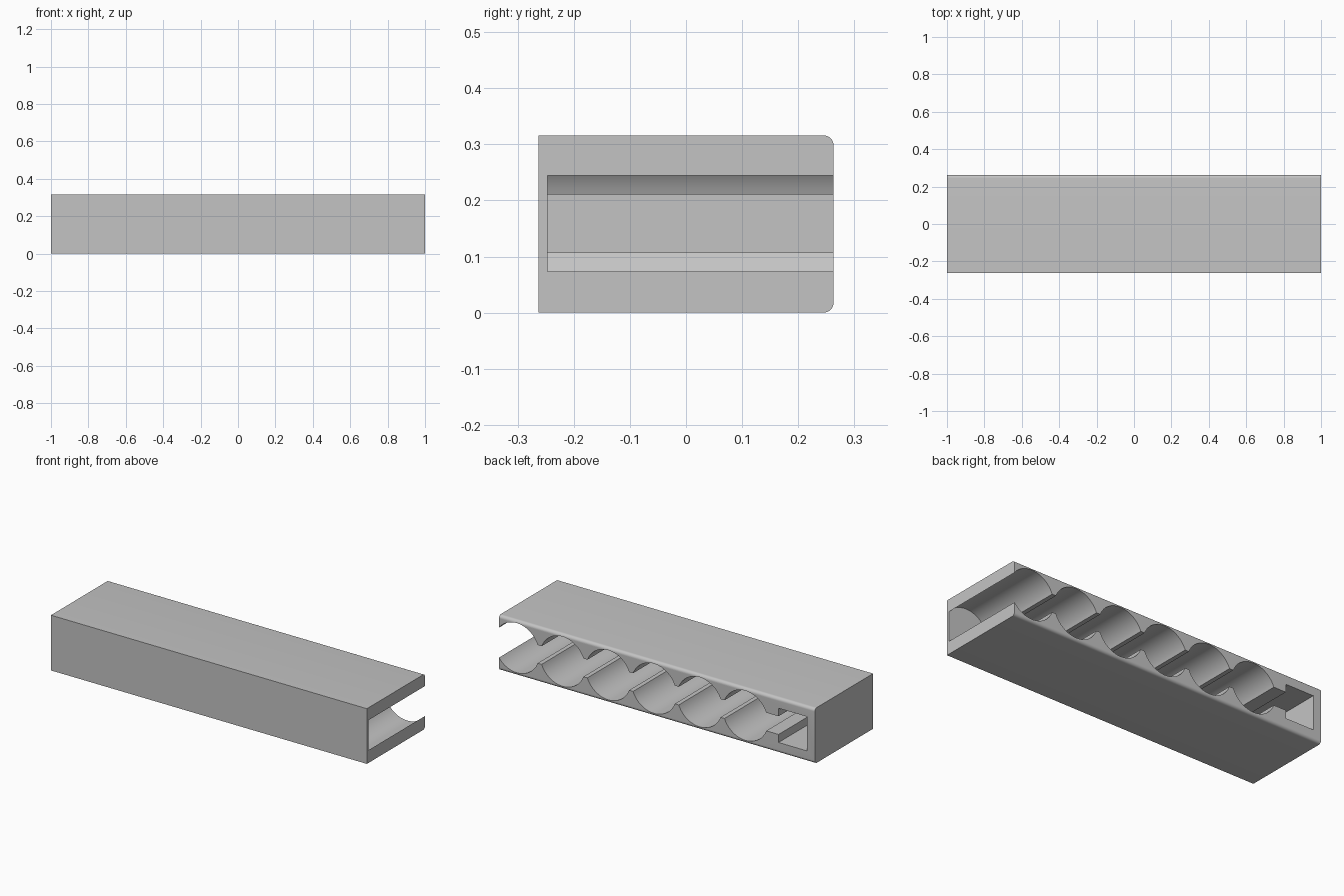
import bpy
import bmesh
from math import asin, cos, sin, pi, radians

cube = bpy.data.objects.get("Cube")
if cube:
    bpy.data.objects.remove(cube, do_unlink=True)

HEIGHT, DEPTH = 0.316, 0.526
MID = HEIGHT / 2 + 0.001
BACK = DEPTH / 2

grey = bpy.data.materials.new("plain grey")
grey.use_nodes = True
colour = (0.55, 0.55, 0.55, 1)
grey.diffuse_color = colour
grey.node_tree.nodes["Principled BSDF"].inputs["Base Color"].default_value = colour


def extrude(name, points, offset):
    """Make a solid by extruding a flat outline along the offset."""
    bm = bmesh.new()
    face = bm.faces.new([bm.verts.new(p) for p in points])
    result = bmesh.ops.extrude_face_region(bm, geom=[face])
    moved = [v for v in result["geom"] if isinstance(v, bmesh.types.BMVert)]
    bmesh.ops.translate(bm, verts=moved, vec=offset)
    bmesh.ops.recalc_face_normals(bm, faces=bm.faces)
    mesh = bpy.data.meshes.new(name)
    bm.to_mesh(mesh)
    bm.free()
    mesh.materials.append(grey)
    obj = bpy.data.objects.new(name, mesh)
    bpy.context.collection.objects.link(obj)
    return obj


# Block with rounded upper and lower back edges
radius = 0.018
section = [(-BACK, 0), (-BACK, HEIGHT)]
for z, start in ((HEIGHT - radius, pi / 2), (radius, 0)):
    for i in range(9):
        a = start - i * pi / 16
        section.append((BACK - radius + radius * cos(a), z + radius * sin(a)))
body = extrude("holder_body", [(-1, y, z) for y, z in section], (2, 0, 0))

# Scalloped channel: end slot, narrow neck and six round bays
bay_radius, neck = 0.142, 0.052
bay_start, bay_pitch = -0.56, 0.2894
edge_angle = asin(neck / bay_radius)
upper = [(-0.95, 0.098), (-0.77, 0.098), (-0.77, neck)]
steps = 32
for n in range(6):
    centre = bay_start + n * bay_pitch
    for i in range(steps + 1):
        a = pi - edge_angle - i * (pi - 2 * edge_angle) / steps
        upper.append((centre + bay_radius * cos(a), bay_radius * sin(a)))
outline = upper + [(x, -z) for x, z in reversed(upper)]
cutter = extrude("channel_cutter", [(x, -0.247, MID + z) for x, z in outline], (0, 0.6, 0))
cutter.hide_render = True

# Cut the channel and keep the evaluated mesh
boolean = body.modifiers.new("channel", "BOOLEAN")
boolean.operation = "DIFFERENCE"
boolean.solver = "EXACT"
boolean.object = cutter
graph = bpy.context.evaluated_depsgraph_get()
cut_mesh = bpy.data.meshes.new_from_object(body.evaluated_get(graph))
body.modifiers.clear()
body.data = cut_mesh
bpy.data.objects.remove(cutter, do_unlink=True)

# Smooth curved walls while keeping the corners sharp
for obj in bpy.context.selected_objects:
    obj.select_set(False)
body.select_set(True)
bpy.context.view_layer.objects.active = body
bpy.ops.object.shade_smooth_by_angle(angle=radians(30))
